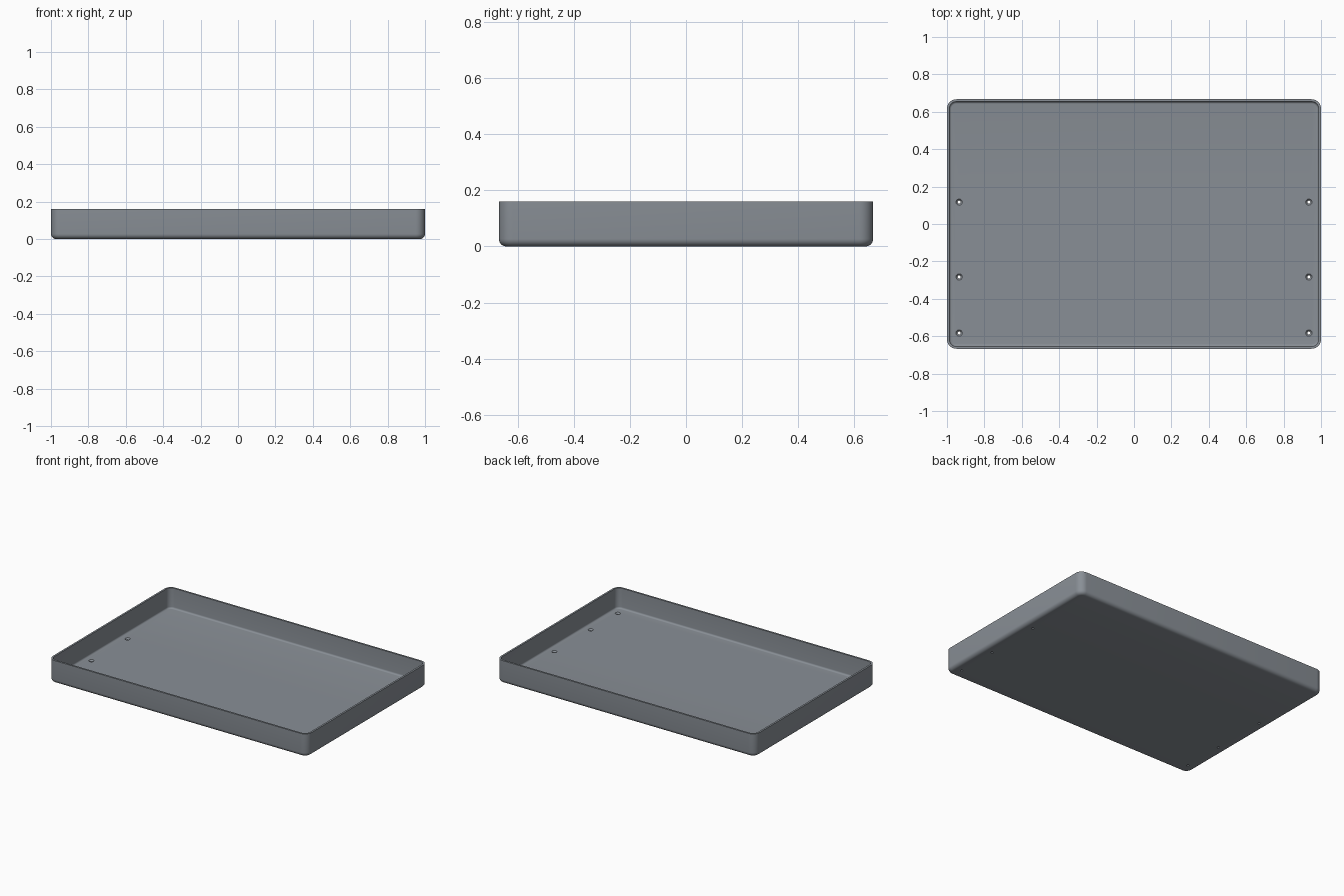
import bpy, bmesh
from math import sin, cos, pi

if "Cube" in bpy.data.objects:
    bpy.data.objects.remove(bpy.data.objects["Cube"])

HX, HY, H = 1.0, 0.667, 0.16      # half width, half depth, height
CORNER, FILLET = 0.05, 0.027      # plan corner radius, bottom edge radius
WALL, FLOOR = 0.013, 0.017


def rounded_ring(inset, z, seg=8):
    """Rounded rectangle inset from the outer outline."""
    r = CORNER - inset
    cx, cy = HX - CORNER, HY - CORNER
    pts = []
    for q, (sx, sy) in enumerate(((1, 1), (-1, 1), (-1, -1), (1, -1))):
        for i in range(seg + 1):
            a = (q + i / seg) * pi / 2
            pts.append((sx * cx + r * cos(a), sy * cy + r * sin(a), z))
    return pts


def circle_ring(x, y, r, z, n=24):
    return [(x + r * cos(2 * pi * i / n), y + r * sin(2 * pi * i / n), z) for i in range(n)]


def loft(bm, rings):
    """Skin a stack of rings and cap both ends."""
    rows = [[bm.verts.new(p) for p in ring] for ring in rings]
    n = len(rows[0])
    for a, b in zip(rows, rows[1:]):
        for i in range(n):
            j = (i + 1) % n
            bm.faces.new((a[i], a[j], b[j], b[i]))
    bm.faces.new(rows[0][::-1])
    bm.faces.new(rows[-1])


def make_object(name, bm):
    bmesh.ops.recalc_face_normals(bm, faces=bm.faces[:])
    mesh = bpy.data.meshes.new(name)
    bm.to_mesh(mesh)
    bm.free()
    ob = bpy.data.objects.new(name, mesh)
    bpy.context.collection.objects.link(ob)
    return ob


# Tray shell: outer fillet, wall, flat rim, inner wall, inner fillet, floor
N = 6
arc = [i / N * pi / 2 for i in range(N + 1)]
ri = 0.012
profile = [(FILLET * (1 - sin(a)), FILLET * (1 - cos(a))) for a in arc]
profile += [(0, H), (WALL, H)]
profile += [(WALL + ri * (1 - cos(a)), FLOOR + ri * (1 - sin(a))) for a in arc]
bm = bmesh.new()
loft(bm, [rounded_ring(d, z) for d, z in profile])
tray = make_object("tray_shell", bm)

# Slate-grey finish
slate = bpy.data.materials.new("slate_grey")
slate.diffuse_color = (0.25, 0.275, 0.305, 1)
slate.use_nodes = True
slate.node_tree.nodes["Principled BSDF"].inputs["Base Color"].default_value = slate.diffuse_color
tray.data.materials.append(slate)

# Countersunk screw holes, three along each side
bm = bmesh.new()
hole = [(0.008, -0.02), (0.008, 0.007), (0.017, FLOOR), (0.017, 0.03)]
for x in (-0.935, 0.935):
    for y in (0.117, -0.283, -0.583):
        loft(bm, [circle_ring(x, y, r, z) for r, z in hole])
cutter = make_object("screw_hole_cutter", bm)
cutter.data.materials.append(slate)
cutter.hide_render = True

mod = tray.modifiers.new("screw_holes", 'BOOLEAN')
mod.operation = 'DIFFERENCE'
mod.solver = 'EXACT'
mod.object = cutter
bpy.context.view_layer.objects.active = tray
tray.select_set(True)
bpy.ops.object.modifier_apply(modifier=mod.name)
bpy.data.objects.remove(cutter)

bpy.ops.object.shade_smooth_by_angle(angle=pi / 6)
